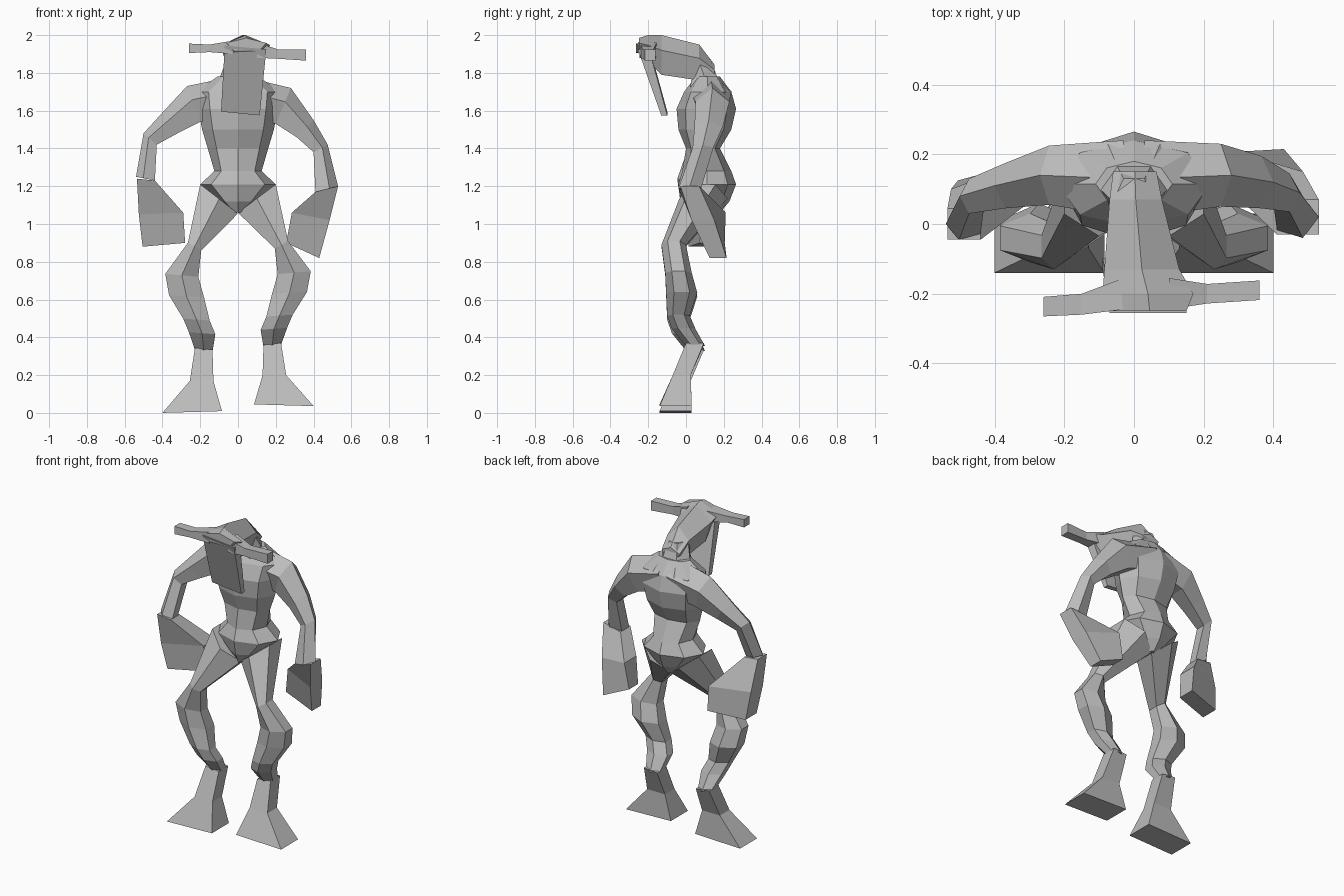
import bpy, bmesh, math
from mathutils import Vector

cube = bpy.data.objects.get("Cube")
if cube:
    bpy.data.objects.remove(cube, do_unlink=True)

grey = bpy.data.materials.new("stone_grey")
grey.use_nodes = True
colour = (0.5, 0.5, 0.5, 1)
grey.diffuse_color = colour
grey.node_tree.nodes["Principled BSDF"].inputs["Base Color"].default_value = colour


def unit_ring(sides, phase):
    """Regular polygon stretched to fill a square from -1 to 1."""
    angles = [math.tau * (i + phase) / sides for i in range(sides)]

    def stretch(values):
        low, high = min(values), max(values)
        return [2 * (v - low) / (high - low) - 1 for v in values]
    return list(zip(stretch([math.cos(a) for a in angles]),
                    stretch([math.sin(a) for a in angles])))


def loft(name, stations, sides, phase=0.0, depth_axis=(0, 1, 0)):
    """Skin through rings, each given by two opposite ends and a half depth."""
    bm = bmesh.new()
    rings = []
    depth_axis = Vector(depth_axis)
    for end_a, end_b, depth in stations:
        a, b = Vector(end_a), Vector(end_b)
        rings.append([bm.verts.new((a + b) / 2 + (a - b) / 2 * u + depth_axis * depth * v)
                      for u, v in unit_ring(sides, phase)])
    for low, high in zip(rings, rings[1:]):
        for i in range(sides):
            j = (i + 1) % sides
            bm.faces.new((low[i], low[j], high[j], high[i]))
    bm.faces.new(rings[0])
    bm.faces.new(rings[-1])
    bmesh.ops.recalc_face_normals(bm, faces=bm.faces)
    mesh = bpy.data.meshes.new(name)
    bm.to_mesh(mesh)
    bm.free()
    mesh.materials.append(grey)
    obj = bpy.data.objects.new(name, mesh)
    bpy.context.collection.objects.link(obj)
    return obj


def column(name, levels, sides):
    """Upright symmetric loft from (z, half width, front y, back y) levels."""
    return loft(name, [((w, (f + b) / 2, z), (-w, (f + b) / 2, z), (b - f) / 2)
                       for z, w, f, b in levels], sides)


# Torso, from crotch to the base of the neck
column("torso", [
    (1.06, .03, .0, .18),
    (1.12, .1, -.025, .23),
    (1.21, .2, -.04, .265),
    (1.28, .125, -.02, .24),
    (1.4, .16, .0, .18),
    (1.5, .19, -.04, .24),
    (1.61, .21, -.05, .265),
    (1.7, .22, -.01, .24),
    (1.78, .11, .05, .18),
], 8)

# Neck
column("neck", [
    (1.7, .15, .02, .23),
    (1.78, .095, .03, .165),
    (1.87, .06, .0, .13),
], 6)

# Head with a ridged crown, narrowing toward the back of the skull
loft("head", [
    ((.065, .15, 1.81), (-.06, .15, 1.81), .035),
    ((.08, .07, 1.855), (-.07, .07, 1.855), .095),
    ((.13, -.13, 1.895), (-.085, -.13, 1.895), .105),
    ((.17, -.2, 1.93), (-.09, -.2, 1.93), .07),
    ((.15, -.25, 1.95), (-.06, -.25, 1.95), .035),
], 5, .25, (0, 0, 1))

# Long flat face plate hanging from the brow
loft("face_plate", [
    ((.15, -.225, 1.925), (-.07, -.225, 1.945), .03),
    ((.115, -.115, 1.575), (-.09, -.115, 1.595), .016),
], 4, .5)

# Brow horns
loft("left_horn", [
    ((.1, -.2, 1.96), (.1, -.2, 1.88), .045),
    ((.21, -.2, 1.925), (.21, -.2, 1.875), .028),
    ((.36, -.19, 1.925), (.36, -.19, 1.865), .028),
], 4, .5)
loft("right_horn", [
    ((-.03, -.2, 1.97), (-.03, -.2, 1.9), .045),
    ((-.15, -.23, 1.95), (-.15, -.23, 1.91), .03),
    ((-.26, -.237, 1.955), (-.26, -.237, 1.905), .028),
], 4, .5)

# Arms, shoulder to wrist
loft("left_arm", [
    ((.03, .13, 1.78), (.03, .13, 1.58), .11),
    ((.28, .14, 1.72), (.2, .14, 1.53), .09),
    ((.4, .12, 1.55), (.31, .12, 1.46), .075),
    ((.475, .09, 1.42), (.4, .09, 1.38), .055),
    ((.53, .02, 1.2), (.41, .02, 1.17), .06),
], 5)
loft("right_arm", [
    ((-.03, .13, 1.78), (-.03, .13, 1.58), .11),
    ((-.27, .14, 1.73), (-.2, .14, 1.54), .085),
    ((-.4, .11, 1.59), (-.32, .11, 1.48), .065),
    ((-.5, .08, 1.48), (-.43, .08, 1.42), .05),
    ((-.54, .0, 1.25), (-.44, .0, 1.23), .045),
], 5)

# Mitten hands, swept back from the wrist
loft("left_hand", [
    ((.53, .02, 1.2), (.41, .02, 1.17), .05),
    ((.485, .09, 1.02), (.285, .15, 1.06), .06),
    ((.43, .17, .82), (.255, .16, .9), .045),
], 4, .5)
loft("right_hand", [
    ((-.535, .0, 1.24), (-.44, .0, 1.23), .045),
    ((-.525, .04, 1.05), (-.29, .13, 1.06), .06),
    ((-.505, .07, .88), (-.28, .13, .9), .055),
], 4, .5)

# Legs: (outer x, outer z, inner x, inner z, front y, back y)
leg_levels = [
    (.2, 1.21, .0, 1.06, -.035, .22),
    (.265, .91, .195, .87, -.13, .0),
    (.385, .75, .21, .735, -.11, .03),
    (.365, .64, .18, .63, -.105, .06),
    (.29, .52, .15, .51, -.1, .02),
    (.26, .45, .12, .44, -.075, .05),
    (.228, .36, .135, .35, .0, .1),
]
foot_levels = [
    (.228, .37, .135, .36, .0, .095),
    (.255, .2, .13, .2, -.07, .025),
    (.4, .036, .085, .045, -.14, .03),
]


def leg_stations(levels, side, drop):
    """Mirror by side; drop lowers the foot end while the hip stays put."""
    def place(x, y, z):
        return (side * x, y, z - drop * (1 - z / 1.2))
    return [(place(xo, (f + b) / 2, zo), place(xi, (f + b) / 2, zi), (b - f) / 2)
            for xo, zo, xi, zi, f, b in levels]


for label, side, drop in (("left", 1, 0), ("right", -1, .037)):
    loft(label + "_leg", leg_stations(leg_levels, side, drop), 6, .5)
    loft(label + "_foot", leg_stations(foot_levels, side, drop), 4, .5)
